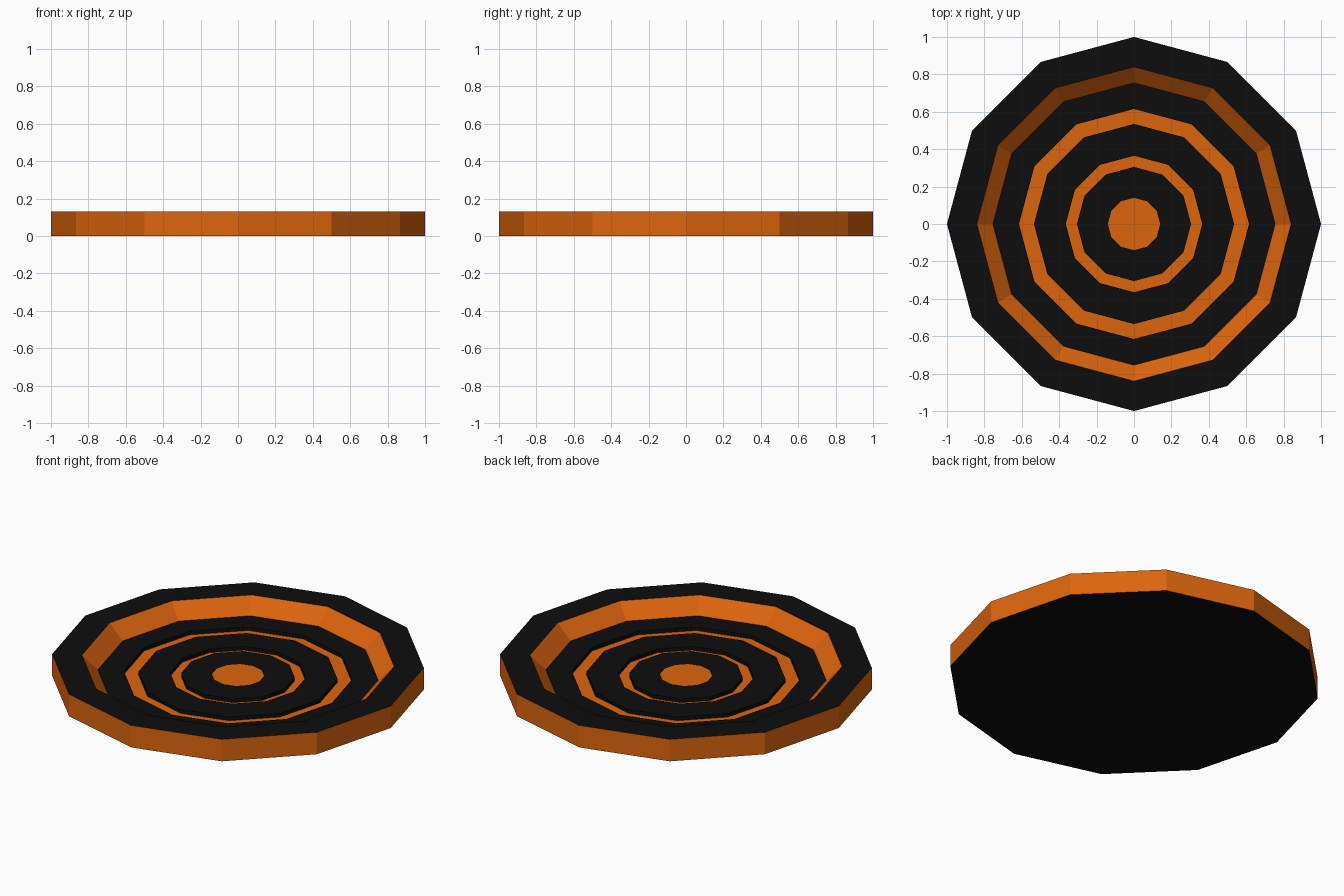
import bpy, bmesh
from math import cos, sin, tau

if "Cube" in bpy.data.objects:
    bpy.data.objects.remove(bpy.data.objects["Cube"])

SIDES = 12

def material(name, color):
    m = bpy.data.materials.new(name)
    m.diffuse_color = color
    m.use_nodes = True
    m.node_tree.nodes["Principled BSDF"].inputs["Base Color"].default_value = m.diffuse_color
    return m

black = material("black", (0.004, 0.004, 0.004, 1))
orange = material("orange", (0.72, 0.13, 0.004, 1))

def lathe(name, profile):
    """Turn (radius, z, material index of the band that follows) into a faceted solid."""
    bm = bmesh.new()
    rings = []
    for r, z, _ in profile:
        if r == 0:
            rings.append([bm.verts.new((0, 0, z))] * SIDES)
        else:
            rings.append([bm.verts.new((r * cos(tau * i / SIDES), r * sin(tau * i / SIDES), z))
                          for i in range(SIDES)])
    for k in range(len(profile) - 1):
        a, b = rings[k], rings[k + 1]
        for i in range(SIDES):
            j = (i + 1) % SIDES
            corners = list(dict.fromkeys((a[i], a[j], b[j], b[i])))
            bm.faces.new(corners).material_index = profile[k][2]
    bmesh.ops.recalc_face_normals(bm, faces=bm.faces)
    mesh = bpy.data.meshes.new(name)
    bm.to_mesh(mesh)
    bm.free()
    mesh.materials.append(black)
    mesh.materials.append(orange)
    ob = bpy.data.objects.new(name, mesh)
    bpy.context.collection.objects.link(ob)
    return ob

B, O = 0, 1
RIM, FLOOR, GROOVE = 0.13, 0.046, 0.024

# underside, outer wall, flat rim and sloping inner wall
profile = [(0, 0, B), (1, 0, O), (1, RIM, B), (0.84, RIM, O), (0.755, FLOOR, B)]
# two sunken rings with orange floors and black walls
for outer, inner in ((0.615, 0.535), (0.365, 0.305)):
    profile += [(outer, FLOOR, B), (outer, GROOVE, O), (inner, GROOVE, B), (inner, FLOOR, B)]
# centre spot
profile += [(0.14, FLOOR, O), (0, FLOOR, O)]

lathe("ringed_dish", profile)
